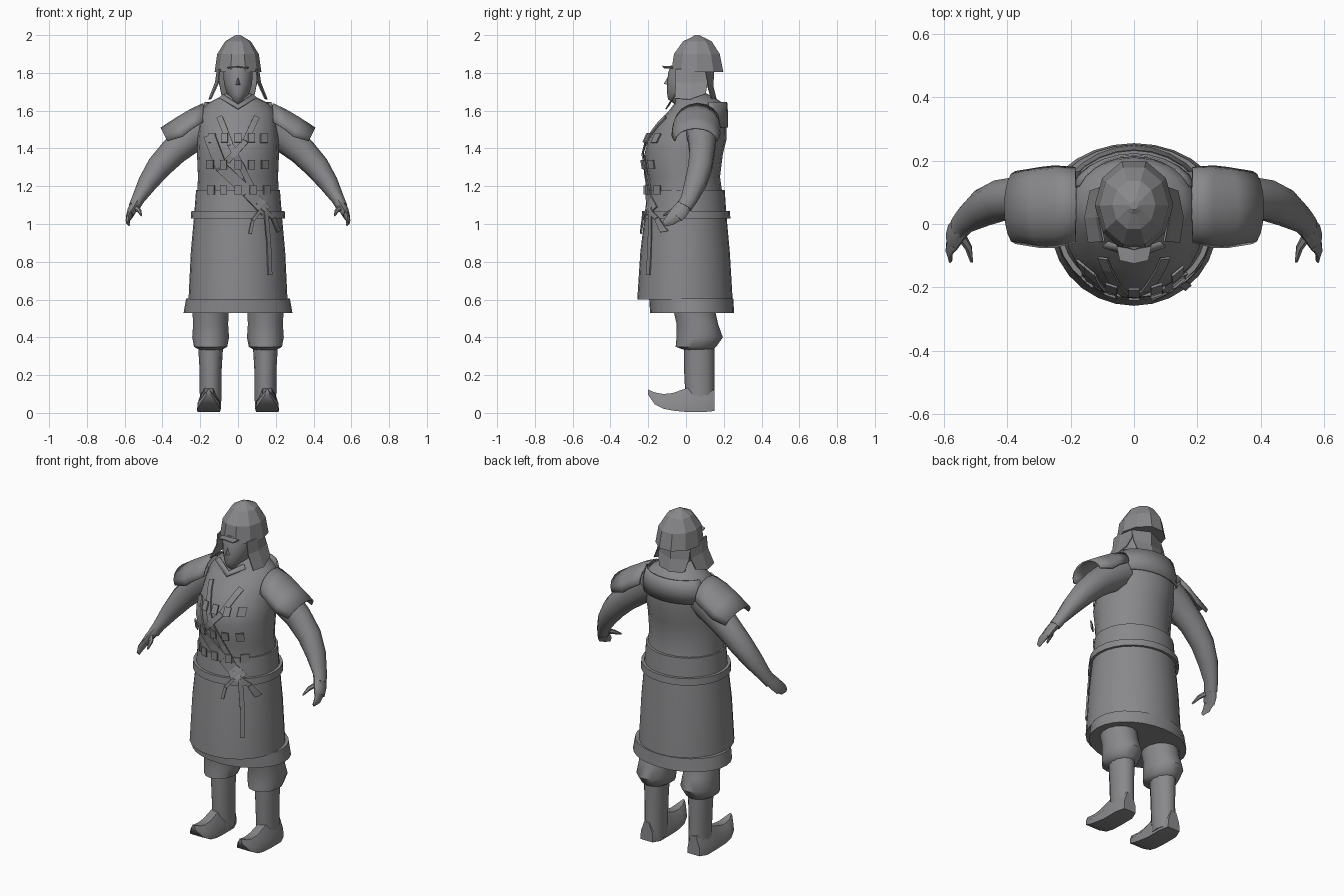
import bpy, bmesh, math
from mathutils import Vector

mat = bpy.data.materials.new("plain_grey")
mat.diffuse_color = (0.25, 0.25, 0.26, 1)

def make(name, verts, faces, smooth=40, solid=0, mirror=False):
    me = bpy.data.meshes.new(name)
    me.from_pydata([tuple(v) for v in verts], [], faces)
    bm = bmesh.new()
    bm.from_mesh(me)
    bmesh.ops.recalc_face_normals(bm, faces=bm.faces)
    bm.to_mesh(me)
    bm.free()
    ob = bpy.data.objects.new(name, me)
    bpy.context.collection.objects.link(ob)
    me.materials.append(mat)
    if solid:
        ob.modifiers.new("thickness", 'SOLIDIFY').thickness = solid
    if mirror:
        ob.modifiers.new("mirror", 'MIRROR').use_clip = False
    if smooth:
        bpy.ops.object.select_all(action='DESELECT')
        ob.select_set(True)
        bpy.context.view_layer.objects.active = ob
        bpy.ops.object.shade_smooth_by_angle(angle=math.radians(smooth))
    return ob

def grid(name, rows, closed=False, caps=False, **kw):
    """Skin rows of points; closed rows make a tube."""
    n = len(rows[0])
    faces = []
    for r in range(len(rows) - 1):
        for i in range(n if closed else n - 1):
            j = (i + 1) % n
            faces.append((r*n + i, r*n + j, (r+1)*n + j, (r+1)*n + i))
    if caps:
        faces += [tuple(range(n)), tuple(range((len(rows)-1)*n, len(rows)*n))]
    return make(name, [p for r in rows for p in r], faces, **kw)

def ring(z, rx, yf, yb, n, cx=0, turn=0):
    cy, ry = (yf + yb) / 2, (yb - yf) / 2
    return [(cx + rx*math.sin(2*math.pi*(i+turn)/n), cy - ry*math.cos(2*math.pi*(i+turn)/n), z)
            for i in range(n)]

def stack(name, rings, n=20, cx=0, caps=True, turn=0, **kw):
    return grid(name, [ring(*r, n, cx, turn) for r in rings], True, caps, **kw)

def limb(name, stations, n=10, **kw):
    """Tube along a path of (x, y, z, radius, depth along y)."""
    pts = [Vector(s[:3]) for s in stations]
    rows = []
    for k, s in enumerate(stations):
        t = (pts[min(k+1, len(pts)-1)] - pts[max(k-1, 0)]).normalized()
        v = Vector((0, 1, 0))
        v = (v - t * v.dot(t)).normalized()
        u = t.cross(v)
        rows.append([pts[k] + u*s[3]*math.cos(a) + v*s[4]*math.sin(a)
                     for a in (2*math.pi*i/n for i in range(n))])
    return grid(name, rows, True, True, **kw)

# torso: z, half width, front y, back y
TORSO = [(1.10, .22, -.2, .2), (1.18, .215, -.195, .19), (1.25, .212, -.2, .18),
         (1.37, .217, -.22, .195), (1.45, .215, -.2, .215), (1.54, .205, -.145, .215),
         (1.60, .195, -.09, .21), (1.64, .16, -.06, .195), (1.67, .10, -.06, .15), (1.69, .07, -.05, .11)]
stack("torso", TORSO, 20, smooth=50)

def front(x, z, off=0.01):
    """Point on the front of the torso or skirt."""
    prof = [(.6, .26, -.255, .245), (1.08, .235, -.22, .215)] + TORSO
    for a, b in zip(prof, prof[1:]):
        if a[0] <= z <= b[0]:
            t = (z - a[0]) / (b[0] - a[0])
            rx, yf, yb = (a[i] + (b[i]-a[i])*t for i in (1, 2, 3))
            break
    c, r = (yf + yb)/2, (yb - yf)/2
    return Vector((x, c - r*math.sqrt(max(0, 1 - (x/rx)**2)) - off, z))

# robe
stack("skirt", [(.60, .262, -.258, .247), (.85, .25, -.242, .232), (1.05, .232, -.218, .214),
                (1.18, .222, -.205, .205)], 28)
stack("hem_band", [(.53, .288, -.19, .255), (.605, .275, -.195, .25)], 28)
grid("belt", [ring(z, r, -r + .015, r - .015, 28) for z, r in
              ((1.03, .236), (1.03, .25), (1.07, .247), (1.07, .23))], True)
# raised back yoke and vest seam
grid("back_yoke", [[((w+.008)*math.sin(a), .07 + d*math.cos(a), z) for a in
     (math.radians(-70 + 14*i) for i in range(11))]
     for z, w, d in ((1.51, .205, .152), (1.58, .20, .153), (1.645, .18, .148))], solid=.006)
grid("collar", [[(x, y - .004, z) for x, y, z in row] for row in
     ([(-.08, -.055, 1.69), (0, -.085, 1.635), (.08, -.055, 1.69)],
      [(-.10, -.07, 1.67), (0, -.105, 1.61), (.10, -.07, 1.67)])], solid=.006)

# shoulder guards: arched shells over the upper arm
rows = []
for x, top, drop, yc, hw in ((.185, 1.64, .10, .06, .12), (.25, 1.61, .11, .055, .13),
                             (.33, 1.563, .10, .052, .128), (.41, 1.51, .07, .052, .115)):
    rows.append([(x - .035*(1 - math.sin(a))*(x > .3), yc - hw*math.cos(a),
                  top - drop*(1 - math.sin(a)))
                 for a in (math.pi*i/8 for i in range(9))])
grid("shoulder_guard", rows, solid=.008, mirror=True)

# arms and hands
limb("arm", [(.17, .08, 1.52, .10, .09), (.25, .085, 1.46, .085, .08), (.34, .085, 1.385, .075, .07),
             (.42, .075, 1.30, .066, .066), (.48, .05, 1.215, .052, .06), (.53, .015, 1.13, .034, .045),
             (.55, -.01, 1.09, .03, .042)], smooth=50, mirror=True)
limb("palm", [(.54, 0, 1.11, .028, .04), (.563, -.03, 1.07, .024, .045), (.575, -.055, 1.04, .018, .042)],
     8, mirror=True)
limb("fingers", [(.573, -.05, 1.05, .016, .04), (.583, -.085, 1.02, .012, .03), (.578, -.115, 1.0, .005, .015)],
     8, mirror=True)
limb("thumb", [(.55, -.03, 1.09, .016, .016), (.522, -.075, 1.07, .012, .012), (.512, -.12, 1.045, .005, .005)],
     6, mirror=True)

# legs, baggy trousers and upturned boots
stack("trouser", [(.33, .055, .0, .14), (.35, .09, -.055, .16), (.40, .10, -.05, .195),
                  (.47, .095, -.05, .17), (.56, .10, -.07, .15), (.62, .10, -.08, .15)],
      14, .145, smooth=50, mirror=True)
stack("boot_shaft", [(.02, .055, .0, .15), (.12, .058, -.005, .15), (.22, .058, -.01, .15),
                     (.35, .066, -.012, .15)], 12, .145, mirror=True)
rows = []
for y, lo, hi, w in ((.15, .01, .12, .04), (.10, .005, .14, .058), (0, .005, .13, .058),
                     (-.07, .012, .105, .062), (-.12, .022, .10, .06), (-.165, .045, .108, .046),
                     (-.20, .095, .123, .012)):
    c = .155
    rows.append([(c - w, y, lo), (c + w, y, lo), (c + w*.95, y, lo + (hi-lo)*.45),
                 (c + w*.4, y, hi), (c - w*.4, y, hi), (c - w*.95, y, lo + (hi-lo)*.45)])
grid("boot_foot", rows, True, True, smooth=45, mirror=True)

# head
stack("head", [(1.62, .06, -.04, .10), (1.66, .035, -.095, .09), (1.69, .06, -.10, .09),
               (1.74, .076, -.10, .10), (1.80, .08, -.095, .12), (1.84, .07, -.08, .12)], 14, smooth=60)
make("nose", [(0, -.09, 1.79), (-.016, -.09, 1.735), (.016, -.09, 1.735), (0, -.118, 1.742)],
     [(0, 1, 3), (0, 3, 2), (1, 2, 3)], smooth=0)
# faceted helmet with small knob plate
stack("helmet", [(1.805, .124, -.085, .205), (1.90, .11, -.07, .185), (1.967, .068, -.02, .14),
                 (1.99, .03, .03, .09), (2.0, .012, .045, .07)], 10, turn=.5, smooth=0)
grid("visor", [[(-.055, -.07, 1.83), (0, -.08, 1.835), (.055, -.07, 1.83)],
               [(-.045, -.115, 1.828), (0, -.125, 1.838), (.045, -.115, 1.828)]], smooth=0, solid=.006)
# neck curtain: two side flaps and a back flap
grid("side_flap", [[(.098, -.055, 1.82), (.112, .02, 1.82), (.10, .10, 1.82)],
                   [(.106, -.055, 1.75), (.122, .02, 1.75), (.112, .115, 1.75)],
                   [(.145, -.06, 1.665), (.157, .02, 1.66), (.14, .105, 1.69)]],
     smooth=0, solid=.006, mirror=True)
grid("back_flap", [[(-.10, .10, 1.82), (0, .15, 1.82), (.10, .10, 1.82)],
                   [(-.10, .115, 1.74), (0, .145, 1.73), (.10, .115, 1.74)],
                   [(-.085, .135, 1.67), (0, .165, 1.65), (.085, .135, 1.67)]], smooth=0, solid=.006)

# small armour plates in three rows
for z, xs in ((1.455, (-.14, -.07, 0, .07, .14)), (1.315, (-.145, -.075, 0, .07, .14)),
              (1.18, (-.145, -.075, 0, .08, .155))):
    for x in xs:
        w, h = .018, .024
        grid("armour_plate", [[front(x + sx*w, z + sz*h, .02) for sx in (-1, 1)] for sz in (-1, 1)],
             smooth=0, solid=.008)

# straps laid over the chest, and hanging belt ends
def strap(name, pts, w, off=.016):
    P = [Vector((p[0], p[1])) for p in pts]
    rows = []
    for a, b in zip(P, P[1:]):
        d = (b - a).normalized()
        s = Vector((-d.y, d.x)) * w
        for k in range(5):
            c = a.lerp(b, k / 4)
            rows.append([front(q.x, q.y, off) for q in (c - s, c + s)])
    grid(name, rows, smooth=0, solid=.008)

strap("wide_sash", [(-.155, 1.47), (-.09, 1.30), (.05, 1.17), (.15, 1.07)], .03, .02)
strap("left_strap", [(-.10, 1.57), (-.04, 1.42), (.02, 1.30), (.12, 1.10)], .016)
strap("right_strap", [(.10, 1.57), (.04, 1.44), (-.06, 1.33)], .016)
strap("sash_tail", [(.13, 1.09), (.19, 1.03), (.22, .96)], .01, .022)
strap("short_cord", [(.12, 1.07), (.08, 1.02), (.065, .95)], .008, .022)
strap("long_cord", [(.15, 1.07), (.165, .90), (.172, .73)], .01, .022)
